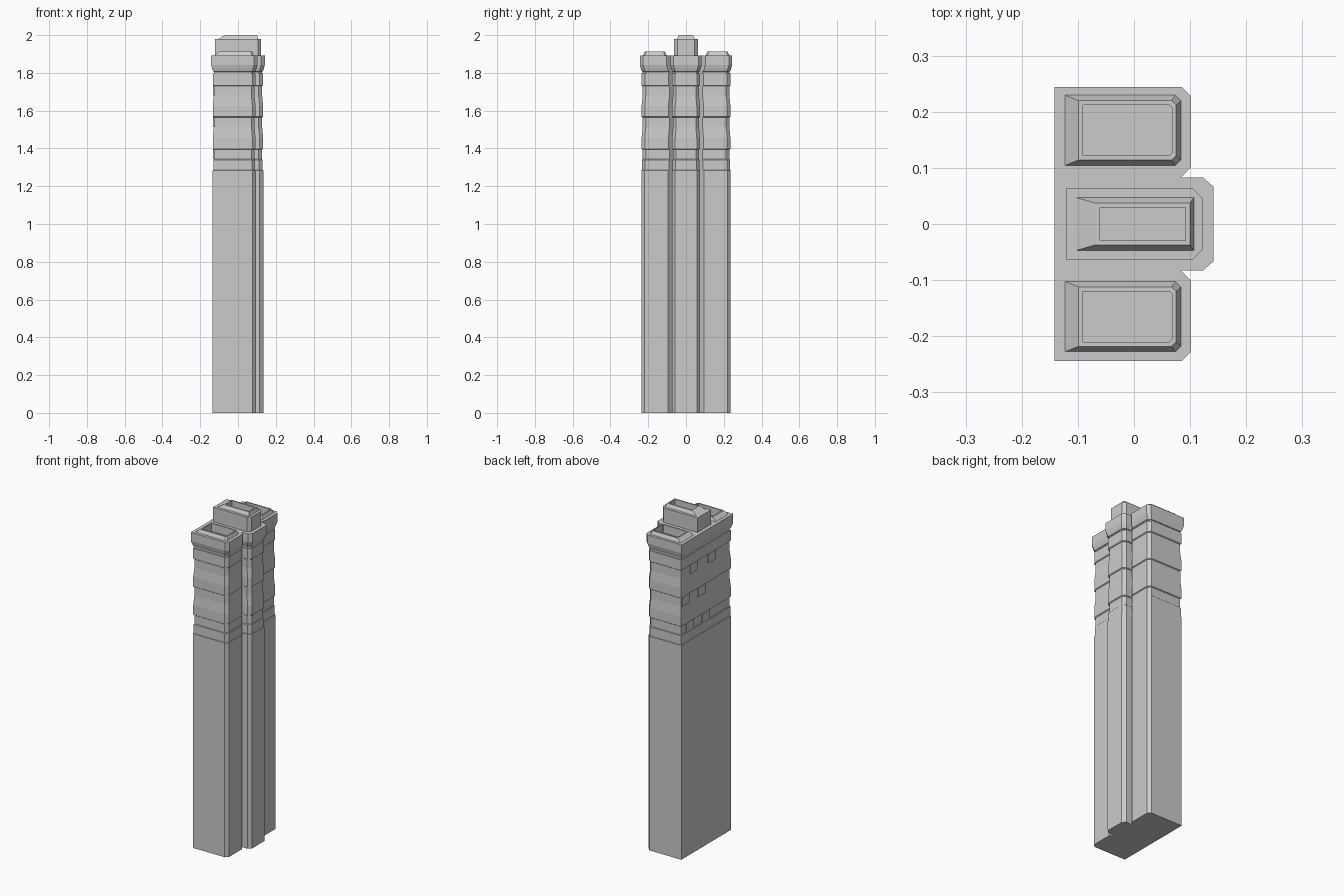
import bpy, bmesh

old = bpy.data.objects.get("Cube")
if old:
    bpy.data.objects.remove(old, do_unlink=True)

# One plain stone colour
stone = bpy.data.materials.new("grey stone")
stone.use_nodes = True
GREY = (0.6, 0.6, 0.6, 1)
stone.diffuse_color = GREY
stone.node_tree.nodes["Principled BSDF"].inputs["Base Color"].default_value = GREY


def loft(name, rings):
    """Skin a list of (outline, height) rings into a closed solid."""
    bm = bmesh.new()
    loops = [[bm.verts.new((x, y, z)) for x, y in outline] for outline, z in rings]
    for low, high in zip(loops, loops[1:]):
        for i in range(len(low)):
            j = (i + 1) % len(low)
            bm.faces.new((low[i], low[j], high[j], high[i]))
    bm.faces.new(loops[0])
    bm.faces.new(loops[-1])
    bmesh.ops.recalc_face_normals(bm, faces=bm.faces)
    mesh = bpy.data.meshes.new(name)
    bm.to_mesh(mesh)
    bm.free()
    mesh.materials.append(stone)
    obj = bpy.data.objects.new(name, mesh)
    bpy.context.collection.objects.link(obj)
    return obj


def plan(d):
    """Stack outline with a central pilaster, grown outwards by d."""
    half = [(0.134 + d, 0.058 + d), (0.115 + d, 0.075 + d), (0.075 + d, 0.075 + d),
            (0.094 + d, 0.094 + d), (0.094 + d, 0.219 + d), (0.077 + d, 0.236 + d),
            (-0.134 - d, 0.236 + d)]
    return half + [(x, -y) for x, y in reversed(half)]


def block(x0, x1, y0, y1, c=0.0):
    """Rectangle with its two +x corners cut by c."""
    if not c:
        return [(x0, y0), (x1, y0), (x1, y1), (x0, y1)]
    return [(x0, y0), (x1 - c, y0), (x1, y0 + c), (x1, y1 - c), (x1 - c, y1), (x0, y1)]


def hollow(obj, cutter):
    mod = obj.modifiers.new("flue opening", "BOOLEAN")
    mod.operation = "DIFFERENCE"
    mod.solver = "EXACT"
    mod.object = cutter


# Shaft: plain below, stepped stone courses above
profile = [(0, 0), (1.284, 0), (1.286, -0.003), (1.34, -0.003)]
for z in (1.34, 1.51, 1.676):
    profile += [(z + 0.003, -0.006), (z + 0.054, -0.006),
                (z + 0.058, -0.001), (z + 0.115, -0.001)]
profile += [(1.797, -0.001)]
profile = [p for i, p in enumerate(profile) if i == 0 or p[0] > profile[i - 1][0]]
loft("shaft", [(plan(d), z) for z, d in profile])

# Raised stones set in the recessed courses at the rear of the shaft
for row, z in enumerate((1.343, 1.513, 1.679)):
    for y in ((0.0, 0.15), (0.04, 0.19), (-0.06, 0.11))[row]:
        for_side = block(-0.133, -0.12, y - 0.035, y + 0.035)
        loft("raised_stone", [(for_side, z), (for_side, z + 0.053)])

# Cap: narrow neck, rounded underside, flat top
cap_profile = [(1.79, -0.006), (1.806, -0.006), (1.808, -0.002), (1.822, 0.003),
               (1.842, 0.008), (1.893, 0.008)]
cap = loft("cap", [(plan(d), z) for z, d in cap_profile])

# Side chimney pots with sloping collars and open flues
for side, y in (("front", -0.165), ("back", 0.167)):
    pot = loft(side + "_pot", [
        (block(-0.124, 0.084, y - 0.063, y + 0.063, 0.01), 1.892),
        (block(-0.099, 0.075, y - 0.053, y + 0.053, 0.008), 1.913)])
    opening = block(-0.091, 0.068, y - 0.045, y + 0.045, 0.005)
    flue = loft(side + "_flue_cutter", [(opening, 1.865), (opening, 1.95)])
    flue.hide_render = True
    flue.hide_set(True)
    hollow(cap, flue)
    hollow(pot, flue)

# Taller central pot standing on a plinth
base = block(-0.121, 0.122, -0.063, 0.063, 0.017)
plinth = loft("central_plinth", [(base, 1.89), (base, 1.98)])
central = loft("central_pot", [
    (block(-0.106, 0.107, -0.048, 0.048), 1.979),
    (block(-0.068, 0.1, -0.037, 0.037), 2.0)])
opening = block(-0.061, 0.092, -0.029, 0.029)
flue = loft("central_flue_cutter", [(opening, 1.95), (opening, 2.04)])
flue.hide_render = True
flue.hide_set(True)
hollow(plinth, flue)
hollow(central, flue)
